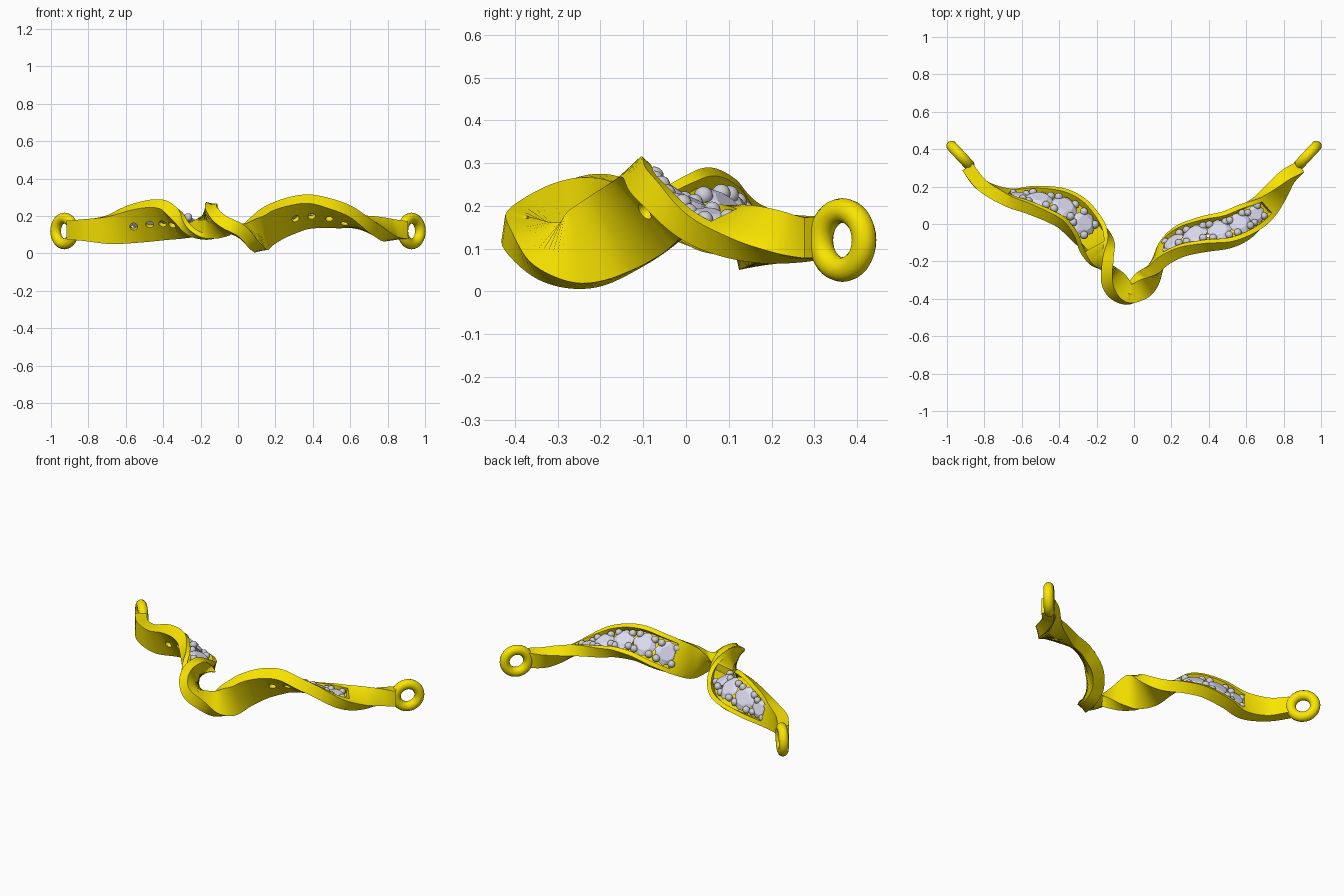
import bpy, bmesh, math
from mathutils import Vector, Matrix

if "Cube" in bpy.data.objects:
    bpy.data.objects.remove(bpy.data.objects["Cube"])

def material(name, col):
    m = bpy.data.materials.new(name)
    m.diffuse_color = (*col, 1)
    m.use_nodes = True
    m.node_tree.nodes["Principled BSDF"].inputs["Base Color"].default_value = m.diffuse_color
    return m

GOLD = material("gold", (0.95, 0.78, 0.0))
STONE = material("stone", (0.72, 0.72, 0.88))
SILVER = material("silver", (0.62, 0.62, 0.68))

# Spine of the ribbon: x, y, z, width, twist in degrees
K = [(-.89, .305, .125, .10, -90), (-.81, .205, .125, .115, -90), (-.68, .145, .13, .15, -78),
     (-.55, .13, .16, .20, -62), (-.42, .10, .18, .23, -50), (-.33, .055, .175, .22, -40),
     (-.25, -.03, .16, .19, -18), (-.195, -.12, .16, .18, 28), (-.157, -.21, .175, .19, 78),
     (-.115, -.30, .165, .16, 118), (-.03, -.378, .14, .10, 170), (.055, -.318, .095, .13, 226),
     (.105, -.24, .10, .18, 262), (.16, -.155, .145, .20, 285), (.25, -.09, .19, .205, 303),
     (.37, -.055, .222, .20, 316), (.50, -.03, .21, .19, 332), (.60, .02, .18, .175, 351),
     (.69, .085, .15, .14, 378), (.76, .17, .132, .115, 406), (.82, .25, .125, .10, 432),
     (.89, .305, .125, .095, 450)]
THICK, RIM, DEPTH = .068, .026, .042
LEAVES = {"left": (2.1, 6.95), "right": (13.3, 18.1)}   # recess ranges along the spine
HOLES = (2.95, 3.6, 4.25, 4.9, 14.4, 15.15, 15.9, 16.7)  # openings along the spine

def spine(u):
    u = min(max(u, 0), len(K) - 1)
    i = min(int(u), len(K) - 2)
    t = u - i
    a, b, c, d = (K[max(i - 1, 0)], K[i], K[i + 1], K[min(i + 2, len(K) - 1)])
    return [.5 * (2 * q + (r - p) * t + (2 * p - 5 * q + 4 * r - s) * t * t
                  + (3 * q - p - 3 * r + s) * t ** 3) for p, q, r, s in zip(a, b, c, d)]

def frame(u):
    """centre, tangent, width axis, face normal, width"""
    p = spine(u)
    T = (Vector(spine(u + .25)[:3]) - Vector(spine(u - .25)[:3])).normalized()
    H = Vector((0, 0, 1)).cross(T).normalized()
    Z = T.cross(H)
    a = math.radians(p[4])
    return (Vector(p[:3]), T, math.cos(a) * H + math.sin(a) * Z,
            math.cos(a) * Z - math.sin(a) * H, p[3])

def finish(bm, name, mat, smooth=None):
    me = bpy.data.meshes.new(name)
    bmesh.ops.recalc_face_normals(bm, faces=bm.faces)
    bm.to_mesh(me)
    bm.free()
    ob = bpy.data.objects.new(name, me)
    bpy.context.collection.objects.link(ob)
    me.materials.append(mat)
    if smooth:
        bpy.ops.object.select_all(action='DESELECT')
        ob.select_set(True)
        bpy.context.view_layer.objects.active = ob
        bpy.ops.object.shade_smooth_by_angle(angle=math.radians(smooth))
    return ob

# Twisted ribbon with two recessed leaves
stations = []
N = (len(K) - 1) * 8
for i in range(N + 1):
    u = i / 8
    stations.append((u, DEPTH if any(a < u < b for a, b in LEAVES.values()) else 0))
for a, b in LEAVES.values():
    stations += [(a, 0), (a + 1e-6, DEPTH), (b - 1e-6, DEPTH), (b, 0)]
stations.sort()
bm = bmesh.new()
rings = []
for u, d in stations:
    c, T, W, n, w = frame(u)
    h, t = w / 2, THICK / 2
    k = h - RIM
    prof = [(-h, -t), (h, -t), (h, t), (k, t), (k, t - d), (-k, t - d), (-k, t), (-h, t)]
    rings.append([bm.verts.new(c + W * x + n * y) for x, y in prof])
for r, s in zip(rings, rings[1:]):
    for j in range(8):
        bm.faces.new((r[j], r[(j + 1) % 8], s[(j + 1) % 8], s[j]))
bm.faces.new(rings[0])
bm.faces.new(rings[-1])
bmesh.ops.remove_doubles(bm, verts=bm.verts, dist=1e-4)
ribbon = finish(bm, "twisted_ribbon", GOLD, 35)

# Places of the stones in each leaf, packed along the recess
def stone_places(a, b):
    out, last, u = [], None, a + .35
    while u < b - .4:
        c, T, W, n, w = frame(u)
        r = min((w / 2 - RIM) * .95, .075)
        if last is None or (c - last[0]).length >= (r + last[1]) * .9:
            out.append((u, r))
            last = (c, r)
        u += .02
    return out

places = {side: stone_places(*rng) for side, rng in LEAVES.items()}

def basis(T, W, n, c):
    return Matrix.Translation(c) @ Matrix((T, W, n)).transposed().to_4x4()

# Round openings in the back of the ribbon
bm = bmesh.new()
for u in HOLES:
    c, T, W, n, w = frame(u)
    bmesh.ops.create_cone(bm, cap_ends=True, segments=20, radius1=.021, radius2=.021,
                          depth=.05, matrix=basis(T, W, n, c - n * .029))
cutter = finish(bm, "opening_cutter", GOLD)
cutter.hide_render = True
mod = ribbon.modifiers.new("openings", 'BOOLEAN')
mod.operation, mod.solver, mod.object = 'DIFFERENCE', 'EXACT', cutter
bpy.context.view_layer.objects.active = ribbon
bpy.ops.object.modifier_apply(modifier="openings")
bpy.data.objects.remove(cutter)

# Faceted stones and bead prongs
def facet_ring(bm, M, r, z, n, off):
    return [bm.verts.new(M @ Vector((r * math.cos(2 * math.pi * (i + off) / n),
                                     r * math.sin(2 * math.pi * (i + off) / n), z))) for i in range(n)]

for side, lst in places.items():
    gems, beads = bmesh.new(), bmesh.new()
    for u, r in lst:
        c, T, W, n, w = frame(u)
        M = basis(T, W, n, c + n * (THICK / 2 - .02))
        table = facet_ring(gems, M, r * .58, r * .22, 8, .5)
        girdle = facet_ring(gems, M, r, 0, 8, 0)
        culet = gems.verts.new(M @ Vector((0, 0, -.034)))
        gems.faces.new(table)
        for i in range(8):
            j = (i + 1) % 8
            gems.faces.new((girdle[i], girdle[j], table[i]))
            gems.faces.new((girdle[j], table[j], table[i]))
            gems.faces.new((girdle[j], girdle[i], culet))
        for ang in (45, 135, 225, 315):
            a = math.radians(ang)
            p = M @ Vector((r * .92 * math.cos(a), r * .92 * math.sin(a), .002))
            bmesh.ops.create_uvsphere(beads, u_segments=16, v_segments=10,
                                      radius=min(.022, .013 + r * .13), matrix=Matrix.Translation(p))
    finish(gems, side + "_stones", STONE)
    finish(beads, side + "_bead_prongs", SILVER, 60)

# Chain rings at both ends
for side, s in (("left", -1), ("right", 1)):
    bpy.ops.mesh.primitive_torus_add(major_radius=.069, minor_radius=.029, major_segments=32,
                                     minor_segments=14, location=(s * .928, .366, .12),
                                     rotation=(math.pi / 2, 0, s * math.radians(47)))
    ob = bpy.context.object
    ob.name = side + "_chain_ring"
    ob.data.materials.append(GOLD)
    bpy.ops.object.shade_smooth_by_angle(angle=math.radians(60))
